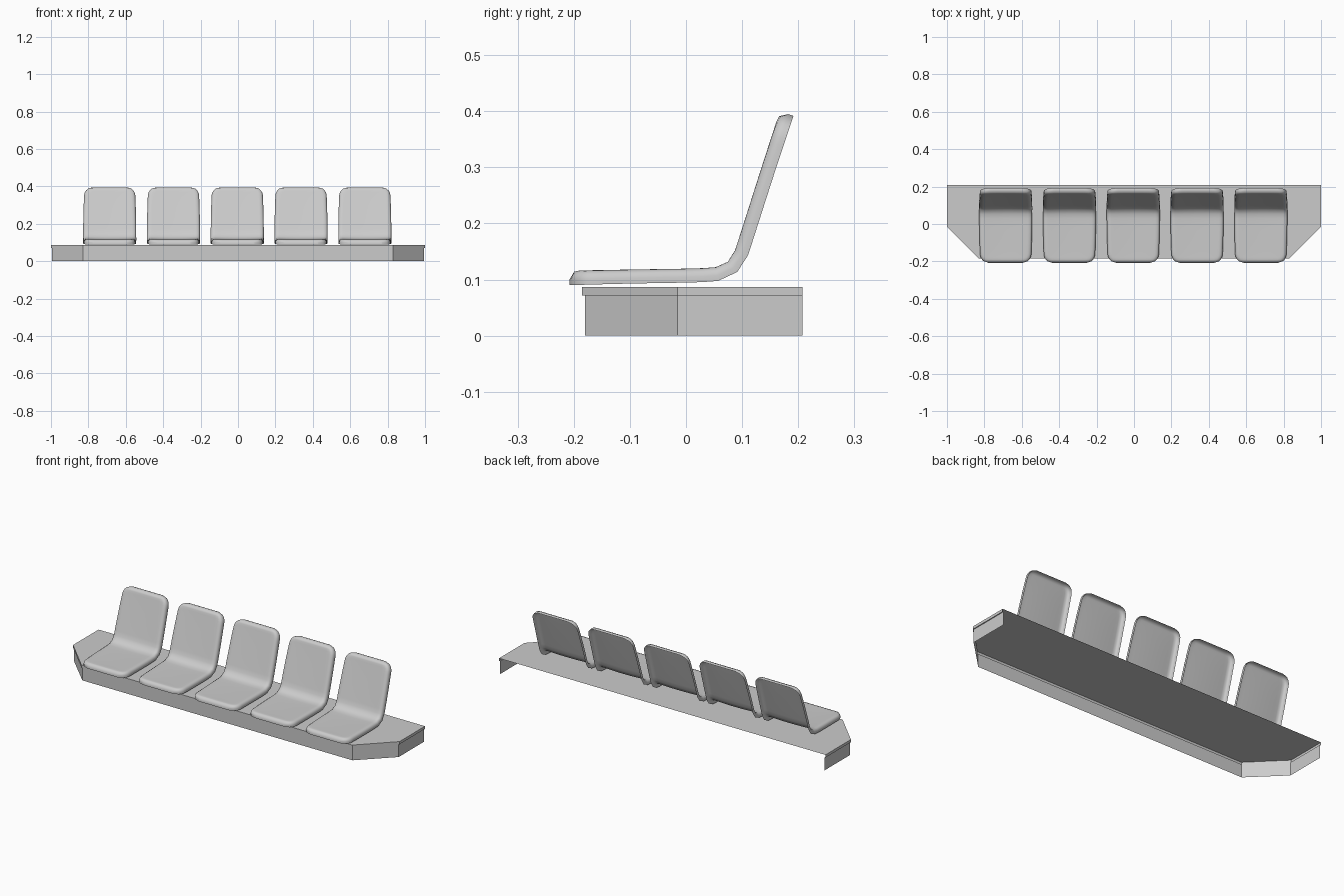
import bpy, bmesh, math
from mathutils import Vector

if "Cube" in bpy.data.objects:
    bpy.data.objects.remove(bpy.data.objects["Cube"])


def finish(name, bm, smooth):
    bmesh.ops.recalc_face_normals(bm, faces=bm.faces)
    mesh = bpy.data.meshes.new(name)
    bm.to_mesh(mesh)
    bm.free()
    for p in mesh.polygons:
        p.use_smooth = smooth
    obj = bpy.data.objects.new(name, mesh)
    bpy.context.collection.objects.link(obj)
    return obj


# Platform: thin top, small lip, inset skirt; open at the back and underneath
def platform():
    bm = bmesh.new()

    def ring(inset, z):
        half = [(1 - inset, 0.208), (1 - inset, -0.015), (0.83 - inset / 2, -0.185 + inset)]
        pts = half + [(-x, y) for x, y in reversed(half)]
        return [bm.verts.new((x, y, z)) for x, y in pts]

    rings = [ring(0, 0.087), ring(0, 0.072), ring(0.005, 0.072), ring(0.005, 0)]
    bm.faces.new(rings[0])
    for a, b in zip(rings, rings[1:]):
        for i in range(5):
            bm.faces.new((a[i], a[i + 1], b[i + 1], b[i]))
    return finish("platform", bm, False)


# Side profile of the seat's upper surface, smoothed by corner cutting
path = [Vector(p) for p in ((-0.208, 0.116), (-0.1, 0.119), (0.03, 0.121), (0.064, 0.124),
                            (0.082, 0.14), (0.092, 0.17), (0.135, 0.305), (0.167, 0.4))]
for _ in range(3):
    cut = [path[0]]
    for p, q in zip(path, path[1:]):
        cut += [p.lerp(q, 0.25), p.lerp(q, 0.75)]
    path = cut + [path[-1]]
LENGTH = sum((q - p).length for p, q in zip(path, path[1:]))


def along(s):
    for p, q in zip(path, path[1:]):
        d = (q - p).length
        if s <= d:
            break
        s -= d
    return p.lerp(q, s / d) if d else p.copy()


def bend(x, s, depth):
    tan = (along(min(s + 0.006, LENGTH)) - along(max(s - 0.006, 0))).normalized()
    p = along(min(max(s, 0), LENGTH)) + depth * Vector((tan.y, -tan.x))
    return (x, p.x, p.y)


# Seat shell: rounded-rectangle sheet bent along the profile, with a turned rim
def seat():
    W, L, R, E, T = 0.142, LENGTH / 2, 0.045, 0.016, 0.026
    NU, NV = 16, 32
    bm = bmesh.new()
    grid, edge = [], {}
    for j in range(NV + 1):
        v = j / NV * 2 - 1
        b = L * (0.45 * v + 0.55 * math.sin(v * math.pi / 2))
        over = max(0, abs(b) - (L - R))
        w = W - R + math.sqrt(max(0, R * R - over * over))
        taper = 1 - 0.05 * (b / L) ** 2
        row = []
        for i in range(NU + 1):
            t = math.sin((i / NU - 0.5) * math.pi)
            a = t * w
            # distance to the outline drives the rounded edge
            qx, qy = abs(a) - (W - R), abs(b) - (L - R)
            d = R - math.hypot(max(qx, 0), max(qy, 0)) - min(max(qx, qy), 0)
            k = max(0, E - d)
            depth = E - math.sqrt(max(0, E * E - k * k)) + 0.004 * (1 - t * t) * (1 - (b / L) ** 4)
            vert = bm.verts.new(bend(a * taper, b + L, depth))
            row.append(vert)
            if i in (0, NU) or j in (0, NV):
                edge[i, j] = bm.verts.new(bend(a * taper, b + L, T))
        grid.append(row)
    for j in range(NV):
        for i in range(NU):
            bm.faces.new((grid[j][i], grid[j][i + 1], grid[j + 1][i + 1], grid[j + 1][i]))
    loop = ([(i, 0) for i in range(NU)] + [(NU, j) for j in range(NV)] +
            [(i, NV) for i in range(NU, 0, -1)] + [(0, j) for j in range(NV, 0, -1)])
    for p, q in zip(loop, loop[1:] + loop[:1]):
        bm.faces.new((grid[p[1]][p[0]], edge[p], edge[q], grid[q[1]][q[0]]))
    return finish("seat_1", bm, True)


platform()

# Row of five identical seats
first = seat()
for n in range(5):
    obj = first if n == 0 else first.copy()
    if n:
        obj.name = f"seat_{n + 1}"
        bpy.context.collection.objects.link(obj)
    obj.location.x = -0.004 + 0.341 * (n - 2)
